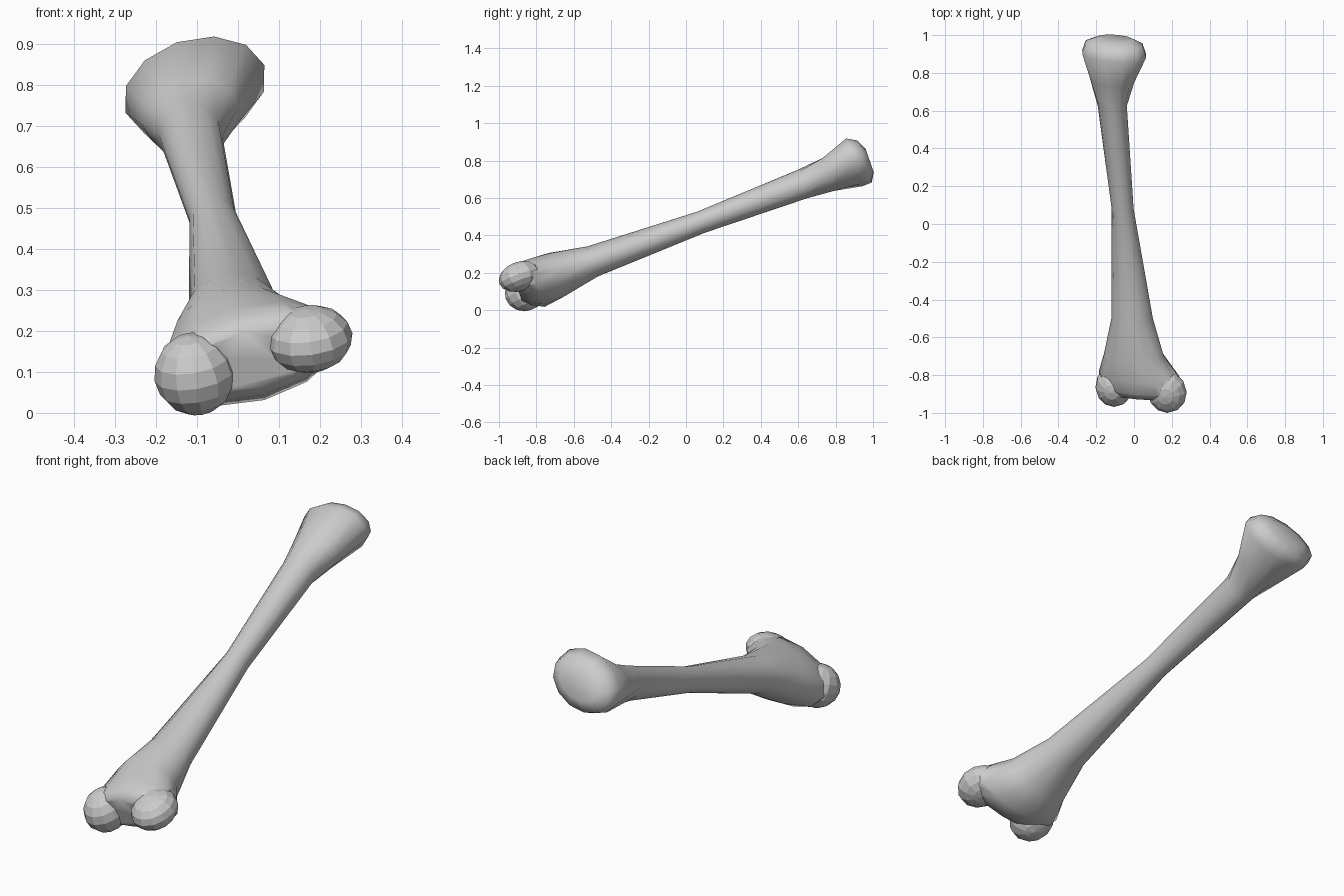
import bpy, bmesh, math
from mathutils import Vector, Matrix

if "Cube" in bpy.data.objects:
    bpy.data.objects.remove(bpy.data.objects["Cube"])

TILT = math.radians(19)          # slope of the bone's long axis
SIDES = 12
UP = Vector((0, -math.sin(TILT), math.cos(TILT)))


def smooth(obj, angle=60):
    bpy.ops.object.select_all(action='DESELECT')
    obj.select_set(True)
    bpy.context.view_layer.objects.active = obj
    bpy.ops.object.shade_smooth_by_angle(angle=math.radians(angle))


def add_object(name, bm):
    bmesh.ops.recalc_face_normals(bm, faces=bm.faces[:])
    mesh = bpy.data.meshes.new(name)
    bm.to_mesh(mesh)
    bm.free()
    obj = bpy.data.objects.new(name, mesh)
    bpy.context.collection.objects.link(obj)
    return obj


def loft(name, sections):
    bm = bmesh.new()
    rings = []
    for cx, cy, cz, rx, ru, roll in sections:
        r = math.radians(roll)
        ring = []
        for i in range(SIDES):
            a = 2 * math.pi * i / SIDES
            p, q = rx * math.cos(a), ru * math.sin(a)
            x = p * math.cos(r) - q * math.sin(r)
            u = p * math.sin(r) + q * math.cos(r)
            ring.append(bm.verts.new(Vector((cx + x, cy, cz)) + UP * u))
        rings.append(ring)
    for a, b in zip(rings, rings[1:]):
        for i in range(SIDES):
            j = (i + 1) % SIDES
            bm.faces.new((a[i], a[j], b[j], b[i]))
    bm.faces.new(rings[0])
    bm.faces.new(rings[-1])
    return add_object(name, bm)


def lobe(name, centre, radii, roll):
    bm = bmesh.new()
    m = (Matrix.Translation(centre) @ Matrix.Rotation(math.radians(roll), 4, 'Y')
         @ Matrix.Rotation(math.radians(20), 4, 'X')
         @ Matrix.Diagonal((*radii, 1)))
    bmesh.ops.create_uvsphere(bm, u_segments=12, v_segments=8, radius=1, matrix=m)
    return add_object(name, bm)


# shaft with both flared ends: centre x, y, z, half width, half depth, roll
bone = loft("bone_shaft", [
    (0.035, -0.905, 0.13, 0.17, 0.075, 16),
    (0.035, -0.87, 0.14, 0.22, 0.105, 16),
    (0.03, -0.80, 0.145, 0.225, 0.125, 16),
    (0.00, -0.69, 0.19, 0.16, 0.125, 10),
    (-0.01, -0.50, 0.26, 0.11, 0.085, 0),
    (-0.06, 0.08, 0.47, 0.058, 0.06, 0),
    (-0.115, 0.625, 0.675, 0.077, 0.08, 0),
    (-0.115, 0.76, 0.725, 0.12, 0.095, 12),
    (-0.105, 0.90, 0.79, 0.18, 0.128, 20),
    (-0.105, 0.955, 0.795, 0.16, 0.112, 20),
    (-0.10, 0.982, 0.80, 0.10, 0.06, 20),
])

# paired knuckles on the lower end
knuckles = [
    lobe("left_knuckle", (-0.105, -0.86, 0.095), (0.10, 0.11, 0.10), -10),
    lobe("right_knuckle", (0.175, -0.89, 0.18), (0.105, 0.115, 0.078), -8),
]
for k in knuckles:
    mod = bone.modifiers.new("join_" + k.name, 'BOOLEAN')
    mod.operation = 'UNION'
    mod.solver = 'EXACT'
    mod.object = k
    k.hide_render = True
    k.hide_set(True)

smooth(bone)
# bake the union so the bone is a single surface
for mod in list(bone.modifiers):
    if mod.type == 'BOOLEAN':
        bpy.ops.object.modifier_apply(modifier=mod.name)
for k in knuckles:
    bpy.data.objects.remove(k)
bone.name = "bone"
